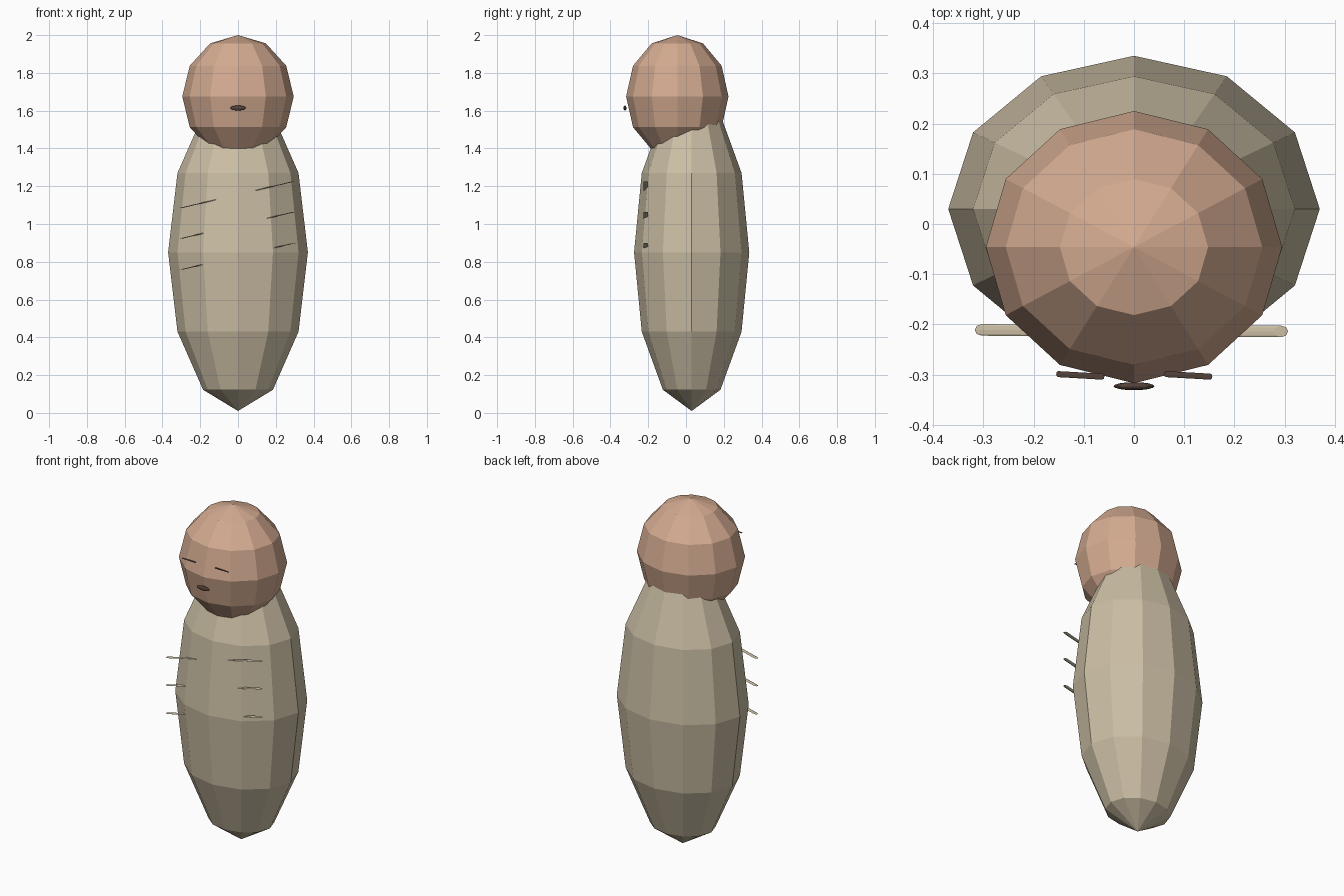
import bpy, bmesh, math
from mathutils import Matrix, Vector

if "Cube" in bpy.data.objects:
    bpy.data.objects.remove(bpy.data.objects["Cube"])


def material(name, rgb):
    """Flat material from sRGB bytes."""
    m = bpy.data.materials.new(name)
    lin = [((c / 255 + 0.055) / 1.055) ** 2.4 for c in rgb]
    m.diffuse_color = (*lin, 1)
    m.use_nodes = True
    m.node_tree.nodes["Principled BSDF"].inputs["Base Color"].default_value = m.diffuse_color
    return m


BEIGE = material("beige", (203, 190, 164))
SKIN = material("tan", (212, 171, 145))
BROWN = material("dark_brown", (84, 66, 57))


def finish(name, bm, mat):
    bmesh.ops.recalc_face_normals(bm, faces=bm.faces)
    mesh = bpy.data.meshes.new(name)
    bm.to_mesh(mesh)
    bm.free()
    mesh.materials.append(mat)
    ob = bpy.data.objects.new(name, mesh)
    bpy.context.collection.objects.link(ob)
    return ob


def ellipsoid(name, centre, radii, mat, segs=12, rings=6):
    bm = bmesh.new()
    bmesh.ops.create_uvsphere(
        bm, u_segments=segs, v_segments=rings, radius=1,
        matrix=Matrix.Translation(centre) @ Matrix.Diagonal((*radii, 1)))
    return finish(name, bm, mat)


def slanted_rod(name, start, end, u, v, mat, sides=8):
    """Prism between two points with oblique end caps spanned by u and v."""
    bm = bmesh.new()
    rings = []
    for p in (start, end):
        ring = []
        for i in range(sides):
            a = math.tau * i / sides
            ring.append(bm.verts.new(
                Vector(p) + Vector(u) * math.cos(a) + Vector(v) * math.sin(a)))
        rings.append(ring)
    a, b = rings
    for i in range(sides):
        j = (i + 1) % sides
        bm.faces.new((a[i], a[j], b[j], b[i]))
    bm.faces.new(a[::-1])
    bm.faces.new(b)
    return finish(name, bm, mat)


# Faceted body and head
ellipsoid("body", (0, 0.03, 0.85), (0.37, 0.305, 0.84), BEIGE)
ellipsoid("head", (0, -0.046, 1.675), (0.295, 0.271, 0.325), SKIN)

# Thin slanted rods crossing the front of the body
for i, z in enumerate((1.155, 0.993, 0.828)):
    slanted_rod(f"cross_rod_{i + 1}",
                (-0.303, -0.211, z - 0.070), (0.293, -0.214, z + 0.070),
                (0.014, 0, 0.001), (0, 0.0115, 0), BEIGE)

# Mouth
ellipsoid("mouth", (0, -0.323, 1.614), (0.041, 0.008, 0.013), BROWN, 16, 8)

# Narrow, level eye slits
for side, x in (("left", -0.107), ("right", 0.108)):
    slanted_rod(f"{side}_eye",
                (x - 0.044, -0.299, 1.741), (x + 0.044, -0.304, 1.741),
                (0.004, 0, 0.001), (0, 0.006, 0), BROWN)
